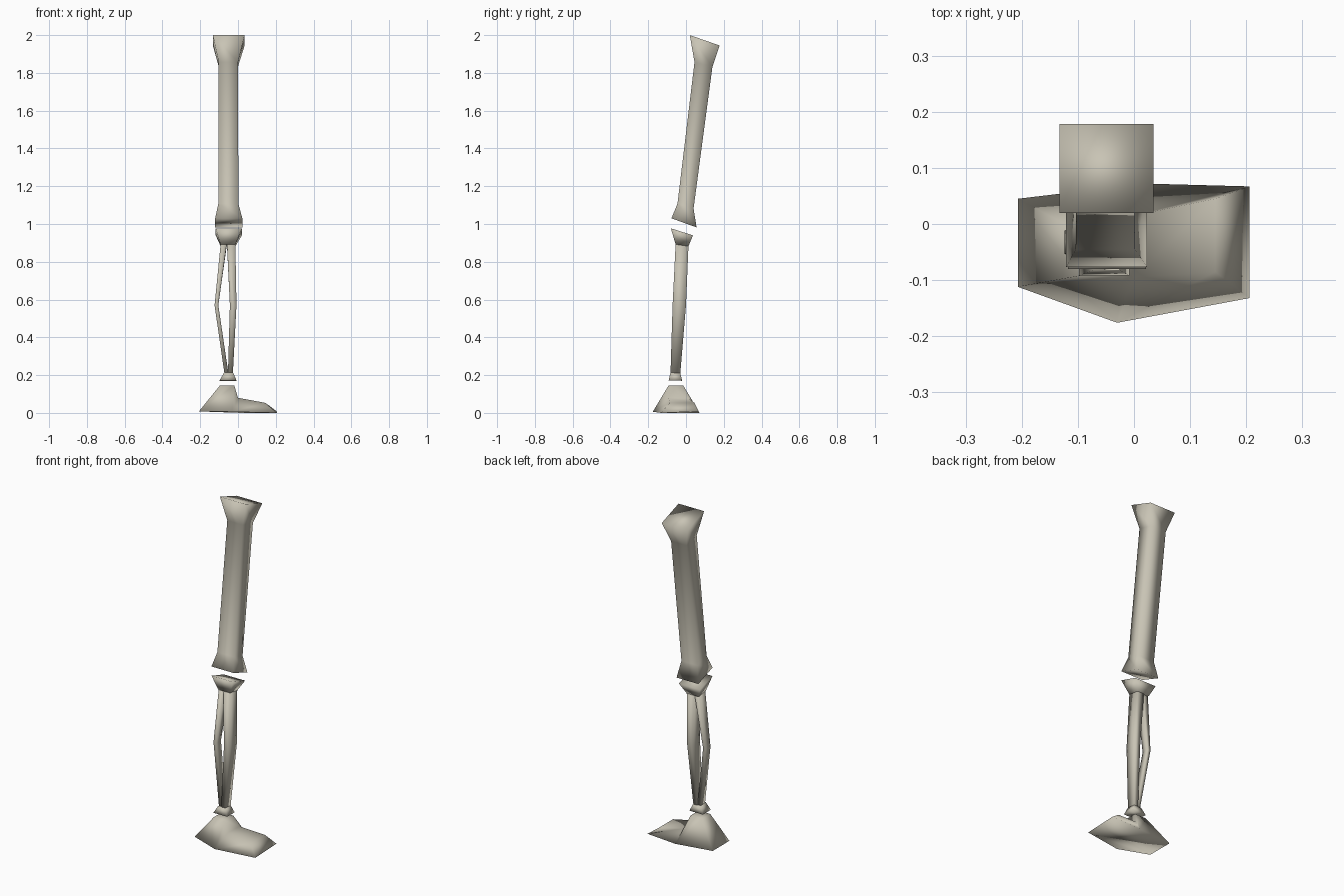
import bpy, bmesh

cube = bpy.data.objects.get("Cube")
if cube:
    bpy.data.objects.remove(cube)

bone = bpy.data.materials.new("bone")
bone.use_nodes = True
colour = (0.58, 0.55, 0.46, 1)
bone.diffuse_color = colour
bone.node_tree.nodes["Principled BSDF"].inputs["Base Color"].default_value = colour


def finish(name, bm):
    bmesh.ops.recalc_face_normals(bm, faces=bm.faces)
    for f in bm.faces:
        f.smooth = True
    mesh = bpy.data.meshes.new(name)
    bm.to_mesh(mesh)
    bm.free()
    mesh.materials.append(bone)
    obj = bpy.data.objects.new(name, mesh)
    bpy.context.collection.objects.link(obj)


def square_loft(name, rings):
    """Each ring: x range, y range, height at front, height at back."""
    bm = bmesh.new()
    loops = []
    for x0, x1, y0, y1, zf, zb in rings:
        corners = ((x0, y0, zf), (x1, y0, zf), (x1, y1, zb), (x0, y1, zb))
        loops.append([bm.verts.new(c) for c in corners])
    for a, b in zip(loops, loops[1:]):
        for i in range(4):
            j = (i + 1) % 4
            bm.faces.new((a[i], a[j], b[j], b[i]))
    bm.faces.new(loops[0])
    bm.faces.new(loops[-1])
    finish(name, bm)


# Upper leg with flared, tilted ends
square_loft("thigh_bone", [
    (-.133, .035, .02, .178, 2.0, 1.945),
    (-.102, .0, .045, .14, 1.857, 1.833),
    (-.104, .002, -.045, .04, 1.108, 1.082),
    (-.121, .023, -.077, .056, 1.03, .982),
])

# Lower leg: knee head, two shafts, ankle end
square_loft("shin_head", [
    (-.118, .021, -.08, .037, .977, .94),
    (-.092, -.014, -.055, .013, .892, .882),
])
square_loft("shin_shaft", [
    (-.058, -.014, -.055, .013, .892, .882),
    (-.043, -.008, -.071, .0, .57, .57),
    (-.053, -.027, -.082, -.03, .21, .21),
])
square_loft("calf_shaft", [
    (-.092, -.06, -.05, .005, .892, .882),
    (-.124, -.104, -.053, -.012, .57, .57),
    (-.072, -.051, -.076, -.036, .21, .21),
])
square_loft("shin_ankle_end", [
    (-.073, -.026, -.082, -.03, .214, .21),
    (-.098, -.008, -.092, -.02, .172, .17),
])

# Foot: wide base rising to the ankle, toes towards +x
points = {
    "heel_back": (-.207, .045, .008), "heel_front": (-.207, -.112, .008),
    "side": (-.03, -.176, .006), "toe_front": (.206, -.132, 0),
    "toe_back": (.206, .067, .008), "arch_back": (.02, .072, 0),
    "ankle_a": (-.095, -.015, .146), "ankle_b": (-.095, -.092, .146),
    "ankle_c": (-.02, -.092, .146), "ankle_d": (-.02, -.015, .146),
    "instep_front": (0, -.095, .08), "instep_back": (0, .015, .076),
    "toe_top_front": (.145, -.085, .053), "toe_top_back": (.145, .045, .053),
}
faces = (
    "heel_back heel_front ankle_b ankle_a",
    "heel_front side ankle_c ankle_b",
    "side instep_front ankle_c",
    "side toe_front toe_top_front instep_front",
    "instep_front toe_top_front toe_top_back instep_back",
    "toe_front toe_back toe_top_back toe_top_front",
    "toe_back arch_back instep_back toe_top_back",
    "arch_back heel_back ankle_a ankle_d",
    "arch_back ankle_d instep_back",
    "ankle_c instep_front instep_back ankle_d",
    "ankle_a ankle_b ankle_c ankle_d",
    "heel_back arch_back toe_back toe_front side heel_front",
)
bm = bmesh.new()
verts = {k: bm.verts.new(p) for k, p in points.items()}
for f in faces:
    bm.faces.new([verts[k] for k in f.split()])
finish("foot", bm)
